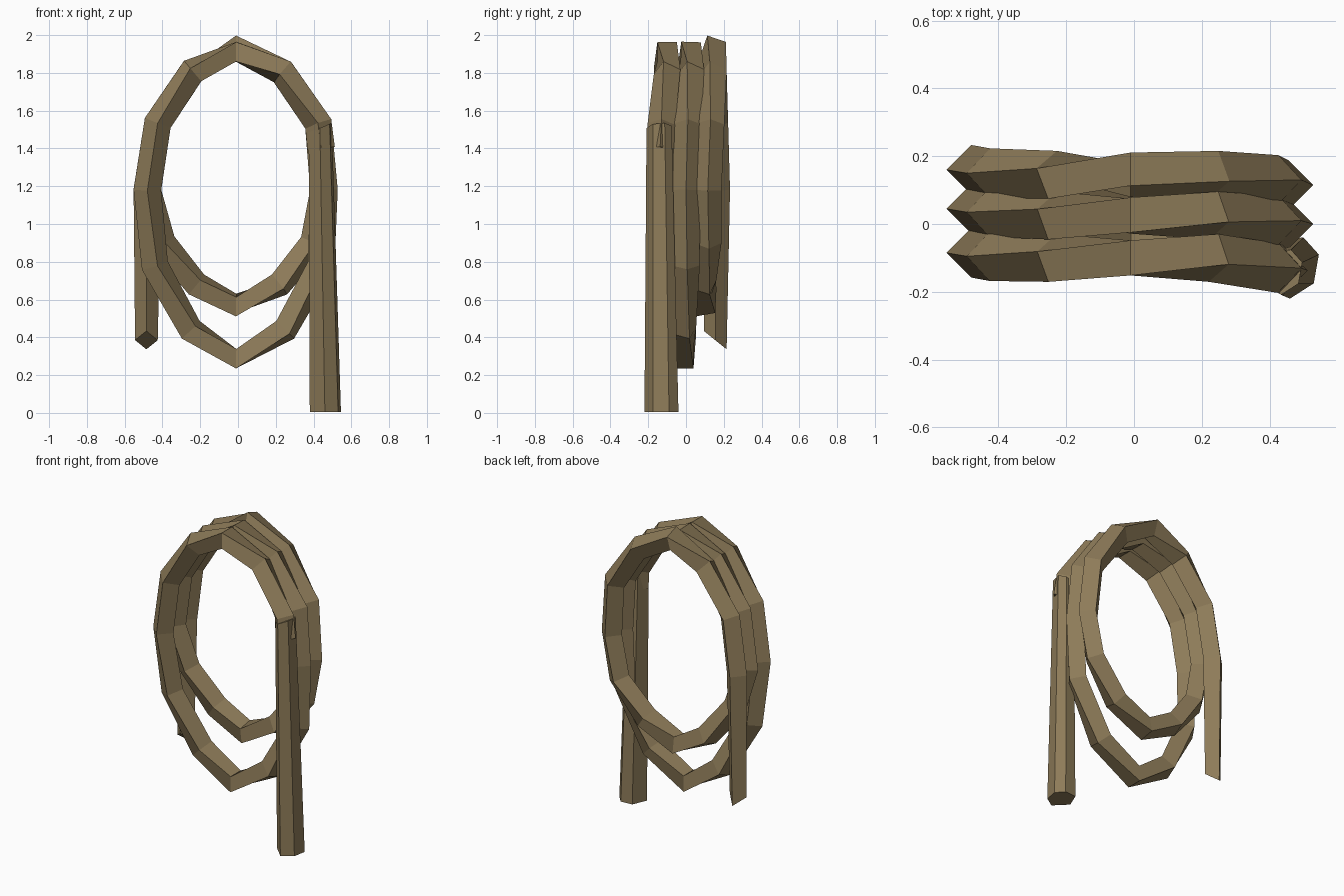
import bpy, bmesh, math
from mathutils import Vector

if "Cube" in bpy.data.objects:
    bpy.data.objects.remove(bpy.data.objects["Cube"])

mat = bpy.data.materials.new("rope_brown")
mat.diffuse_color = (0.27, 0.20, 0.10, 1)
mat.use_nodes = True
mat.node_tree.nodes["Principled BSDF"].inputs["Base Color"].default_value = mat.diffuse_color
R = 0.073  # four-sided rope, centre to corner


def skin(name, rings):
    """Join rings of points into a closed flat-faced tube."""
    bm = bmesh.new()
    rings = [[bm.verts.new(p) for p in ring] for ring in rings]
    n = len(rings[0])
    for a, b in zip(rings, rings[1:]):
        for k in range(n):
            j = (k + 1) % n
            bm.faces.new((a[k], a[j], b[j], b[k]))
    bm.faces.new(rings[0][::-1])
    bm.faces.new(rings[-1])
    bmesh.ops.recalc_face_normals(bm, faces=bm.faces)
    me = bpy.data.meshes.new(name)
    bm.to_mesh(me)
    bm.free()
    me.materials.append(mat)
    ob = bpy.data.objects.new(name, me)
    bpy.context.collection.objects.link(ob)


def rope(name, path, end_radius, end_shear):
    """Sweep a twisting square along (x, y, z, roll) points; the last cut is slanted."""
    pts = [Vector(p[:3]) for p in path]
    last = len(pts) - 1
    rings = []
    for i, p in enumerate(pts):
        t = (pts[min(i + 1, last)] - p).normalized() + (p - pts[max(i - 1, 0)]).normalized()
        t.normalize()
        out = t.cross(Vector((0, -1, 0))).normalized()
        front = out.cross(t)
        r, shear = (end_radius, end_shear) if i == last else (R, 0)
        ring = []
        for k in range(4):
            a = math.radians(path[i][3] + 90 * k)
            off = (out * math.cos(a) + front * math.sin(a)) * r
            off.z -= shear * off.y
            ring.append(p + off)
        rings.append(ring)
    skin(name, rings)


def arch(b, y_right, y_top, y_left, top, roll):
    """Upper half of a turn, right to left, twisting from roll b."""
    return [(0.425, y_right, 1.53, b), (0.235, y_top, 1.805, b + 15),
            (-0.01, y_top, top, b + roll), (-0.24, y_top, 1.81, b + 75),
            (-0.425, y_left - 0.01, 1.535, b + 90), (-0.48, y_left, 1.18, b + 90)]


def sag(b, y0, y1, y2, low, z1, z2, w1, w2, roll):
    """Lower half of a turn, left to right."""
    return [(-w2, y0, z2, b + 100), (-w1, y1, z1, b + 115), (-0.01, y1, low, b + roll),
            (w1, y1, z1, b + 155), (w2, y2, z2, b + 175), (0.455, y2, 1.18, b + 180)]


# Coiled rope: three arches, two sagging loops, hanging back-left end
path = [(0.44, -0.137, 1.40, 0)]
path += arch(0, -0.13, -0.10, -0.085, 1.912, 45)
path += sag(0, -0.05, -0.012, 0.0, 0.287, 0.44, 0.78, 0.25, 0.44, 135)
path += arch(180, 0.01, 0.025, 0.045, 1.912, 43)
path += sag(180, 0.07, 0.095, 0.115, 0.571, 0.68, 0.90, 0.22, 0.40, 125)
path += arch(360, 0.13, 0.145, 0.16, 1.932, 26)
path += [(-0.485, 0.155, 0.385, 450)]
rope("coiled_rope", path, 0.06, 0.8)

# Thicker six-sided hanging leg, tapering up into the first arch
section = [(0.46, -0.22), (0.53, -0.175), (0.545, -0.09),
           (0.50, -0.04), (0.42, -0.045), (0.38, -0.14)]
leg = [[(x, y, 0.005) for x, y in section],
       [(0.437 + 0.74 * (x - 0.465), -0.135 + 0.74 * (y + 0.12), 1.51 + 0.3 * (x - 0.465))
        for x, y in section]]
skin("hanging_leg", leg)
